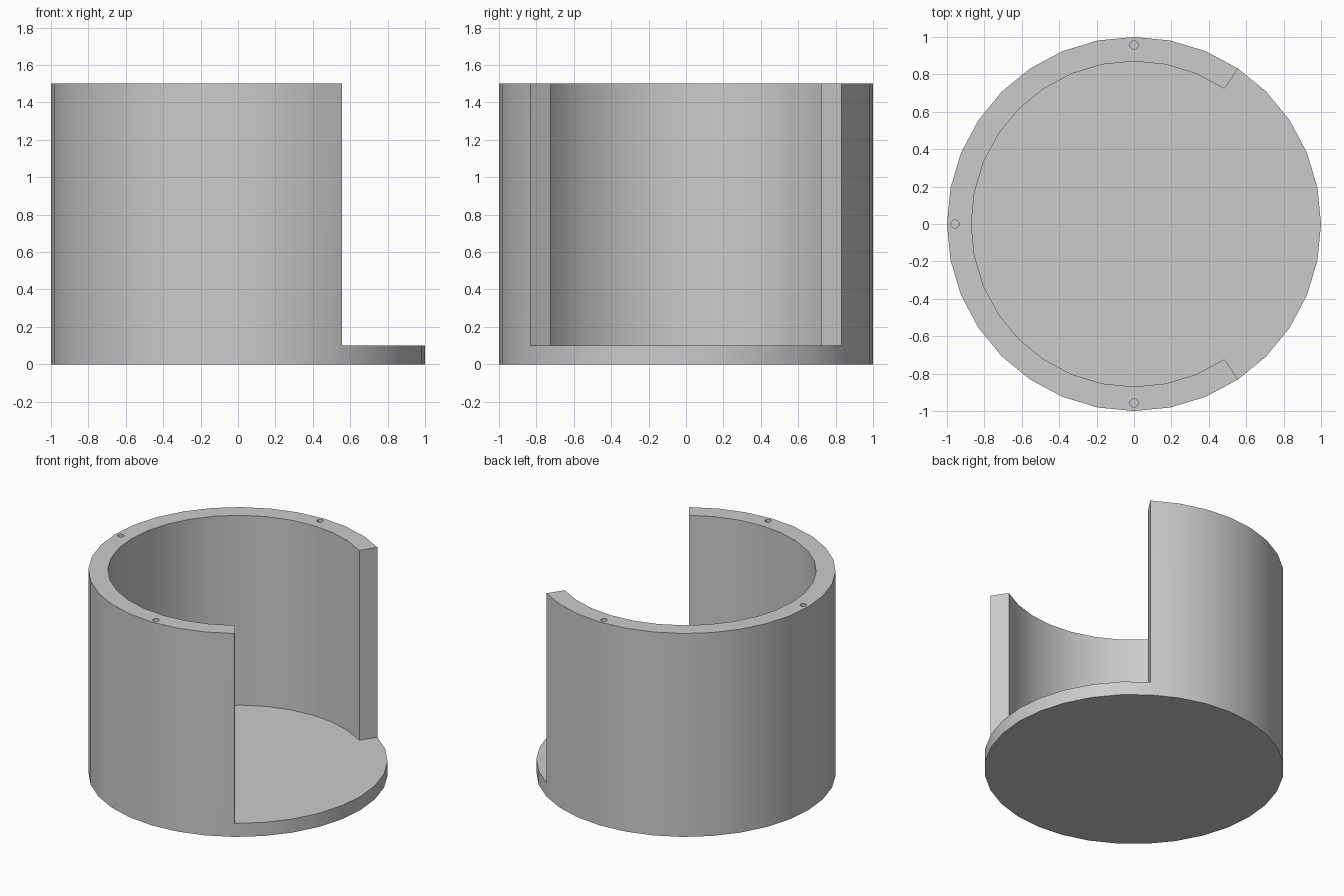
import bpy, bmesh
from math import cos, sin, pi, radians

cube = bpy.data.objects.get("Cube")
if cube:
    bpy.data.objects.remove(cube, do_unlink=True)

SIDES, FIRST, LAST = 32, 5, 27      # the wall runs between these corners
R_OUT, R_IN = 1.0, 0.87
FLOOR, TOP = 0.1, 1.5
HOLE_R, HOLE_POS, HOLE_DEPTH = 0.022, 0.957, 0.15

grey = bpy.data.materials.new("plain_grey")
grey.use_nodes = True
colour = (0.6, 0.6, 0.6, 1)
grey.diffuse_color = colour
grey.node_tree.nodes["Principled BSDF"].inputs["Base Color"].default_value = colour


def make_object(name, bm):
    bmesh.ops.recalc_face_normals(bm, faces=bm.faces)
    mesh = bpy.data.meshes.new(name)
    bm.to_mesh(mesh)
    bm.free()
    mesh.materials.append(grey)
    obj = bpy.data.objects.new(name, mesh)
    bpy.context.collection.objects.link(obj)
    return obj


# Round holder: floor disc and open wall as one closed solid
bm = bmesh.new()


def ring(radius, z, corners):
    step = 2 * pi / SIDES
    return {i: bm.verts.new((radius * cos(i * step), radius * sin(i * step), z))
            for i in corners}


wall = range(FIRST, LAST + 1)
bottom = ring(R_OUT, 0, range(SIDES))
rim = ring(R_OUT, FLOOR, range(SIDES))
top_out = ring(R_OUT, TOP, wall)
top_in = ring(R_IN, TOP, wall)
floor_in = ring(R_IN, FLOOR, wall)

bm.faces.new([bottom[i] for i in range(SIDES)])
for i in range(SIDES):
    j = (i + 1) % SIDES
    bm.faces.new((bottom[i], bottom[j], rim[j], rim[i]))
for i in range(FIRST, LAST):
    j = i + 1
    bm.faces.new((rim[i], rim[j], top_out[j], top_out[i]))
    bm.faces.new((top_out[i], top_out[j], top_in[j], top_in[i]))
    bm.faces.new((top_in[i], top_in[j], floor_in[j], floor_in[i]))
for i in (FIRST, LAST):
    bm.faces.new((rim[i], top_out[i], top_in[i], floor_in[i]))
# Floor, reaching the outer rim across the opening
opening = [rim[i % SIDES] for i in range(LAST, SIDES + FIRST + 1)]
bm.faces.new([floor_in[i] for i in wall] + opening)
holder = make_object("round_holder", bm)

# Three small pin holes in the top of the wall
bm = bmesh.new()
for x, y in ((0, HOLE_POS), (-HOLE_POS, 0), (0, -HOLE_POS)):
    made = bmesh.ops.create_cone(bm, cap_ends=True, segments=16, radius1=HOLE_R,
                                 radius2=HOLE_R, depth=2 * HOLE_DEPTH)
    bmesh.ops.translate(bm, verts=made["verts"], vec=(x, y, TOP))
cutter = make_object("pin_hole_cutter", bm)
cutter.hide_render = True

cut = holder.modifiers.new("pin_holes", "BOOLEAN")
cut.operation = "DIFFERENCE"
cut.solver = "EXACT"
cut.object = cutter

bpy.ops.object.select_all(action="DESELECT")
holder.select_set(True)
bpy.context.view_layer.objects.active = holder
bpy.ops.object.modifier_apply(modifier=cut.name)
bpy.data.objects.remove(cutter, do_unlink=True)
bpy.ops.object.shade_smooth_by_angle(angle=radians(30))
